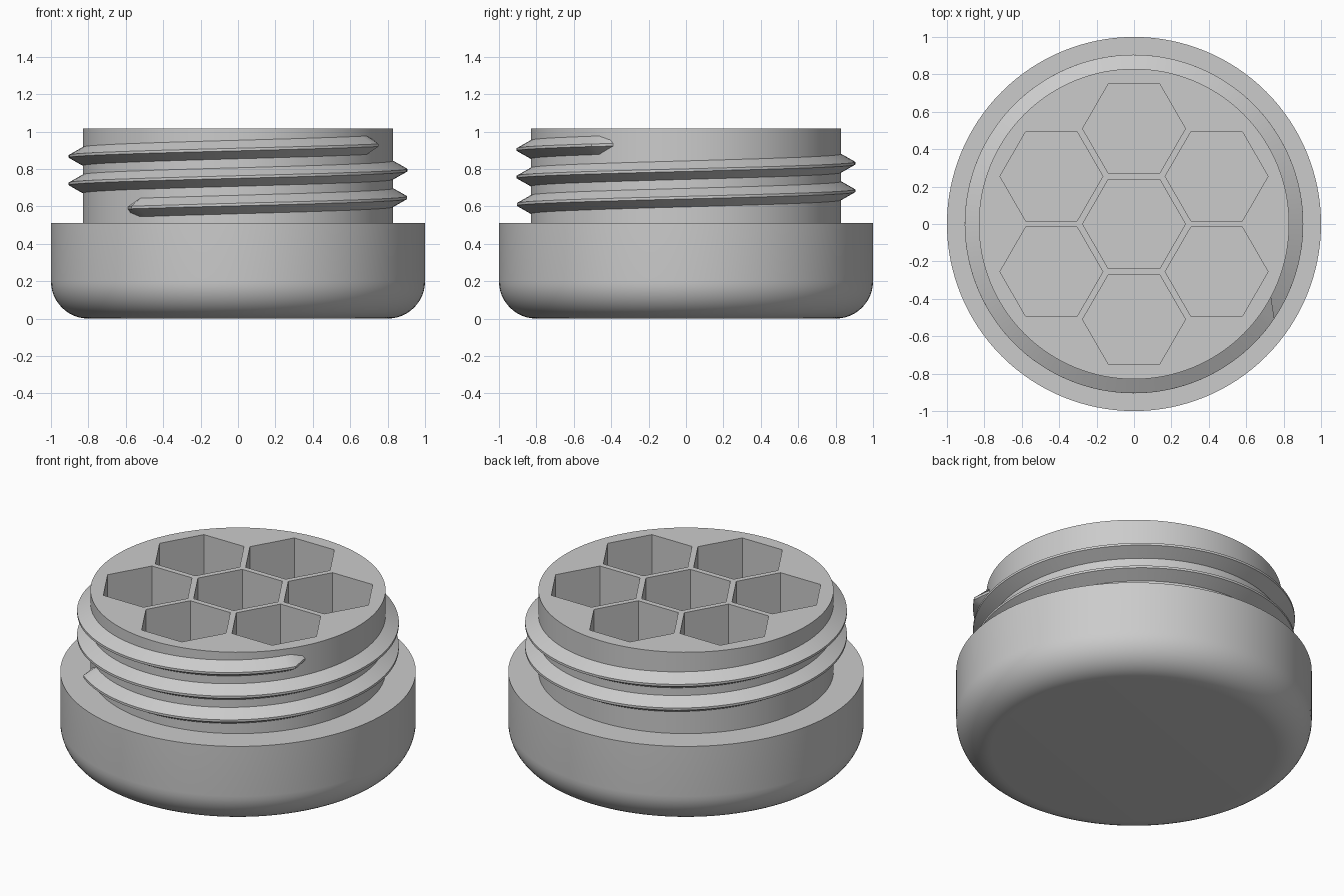
import bpy
import bmesh
from math import sin, cos, pi, radians

if "Cube" in bpy.data.objects:
    bpy.data.objects.remove(bpy.data.objects["Cube"], do_unlink=True)

grey = bpy.data.materials.new("plain grey")
grey.use_nodes = True
grey.diffuse_color = (0.6, 0.6, 0.6, 1)
grey.node_tree.nodes["Principled BSDF"].inputs["Base Color"].default_value = (0.6, 0.6, 0.6, 1)


def make_object(name, bm):
    bmesh.ops.recalc_face_normals(bm, faces=bm.faces)
    mesh = bpy.data.meshes.new(name)
    bm.to_mesh(mesh)
    bm.free()
    mesh.materials.append(grey)
    obj = bpy.data.objects.new(name, mesh)
    bpy.context.collection.objects.link(obj)
    return obj


def select_only(obj):
    bpy.ops.object.select_all(action='DESELECT')
    obj.select_set(True)
    bpy.context.view_layer.objects.active = obj


def bridge(bm, rings, closed_path):
    """Join rings of vertices into a skin, capping the ends of an open path."""
    count = len(rings[0])
    pairs = list(zip(rings, rings[1:]))
    if closed_path:
        pairs.append((rings[-1], rings[0]))
    for a, b in pairs:
        for i in range(count):
            j = (i + 1) % count
            bm.faces.new((a[i], a[j], b[j], b[i]))
    if not closed_path or rings:
        bm.faces.new(rings[0])
        bm.faces.new(rings[-1])


# Container body: rounded base, shoulder and neck as one turned profile
SEGMENTS = 128
fillet = 0.2
profile = [(1 - fillet + fillet * sin(a), fillet - fillet * cos(a))
           for a in (pi / 2 * i / 12 for i in range(13))]
profile += [(1, 0.51), (0.83, 0.51), (0.83, 1.015)]
bm = bmesh.new()
rings = [[bm.verts.new((r * cos(2 * pi * i / SEGMENTS), r * sin(2 * pi * i / SEGMENTS), z))
          for i in range(SEGMENTS)] for r, z in profile]
bridge(bm, rings, False)
body = make_object("container_body", bm)

# Hexagonal pockets: one in the middle, six around it
FLOOR, TOP = 0.2, 1.2
HEX = 0.275
centres = [(0, 0)] + [(0.51 * cos(radians(30 + 60 * k)), 0.51 * sin(radians(30 + 60 * k)))
                      for k in range(6)]
bm = bmesh.new()
for cx, cy in centres:
    rings = [[bm.verts.new((cx + HEX * cos(k * pi / 3), cy + HEX * sin(k * pi / 3), z))
              for k in range(6)] for z in (FLOOR, TOP)]
    bridge(bm, rings, False)
cutter = make_object("pocket_cutter", bm)
cutter.hide_render = True

cut = body.modifiers.new("pockets", 'BOOLEAN')
cut.operation = 'DIFFERENCE'
cut.solver = 'EXACT'
cut.object = cutter
select_only(body)
bpy.ops.object.modifier_apply(modifier=cut.name)
bpy.data.objects.remove(cutter, do_unlink=True)

# Screw thread: a trapezoid swept up a helix, tapering into the neck at each end
PITCH = 0.147
START, END = 231, 326 + 720
STEPS = 280
section = [(0.815, -0.058), (0.905, -0.007), (0.905, 0.007), (0.815, 0.058)]
tip = [(0.815, -0.03), (0.83, -0.007), (0.83, 0.007), (0.815, 0.03)]
path = [(START - 6, tip)]
path += [(START + (END - START) * i / STEPS, section) for i in range(STEPS + 1)]
path += [(END + 6, tip)]
bm = bmesh.new()
rings = []
for degrees, shape in path:
    a = radians(degrees)
    height = 0.573 + PITCH * (degrees - 180) / 360
    rings.append([bm.verts.new((r * cos(a), r * sin(a), height + dz)) for r, dz in shape])
bridge(bm, rings, False)
thread = make_object("screw_thread", bm)

# Smooth curved walls while keeping the rims crisp
for obj in (body, thread):
    select_only(obj)
    bpy.ops.object.shade_smooth_by_angle(angle=radians(25))
